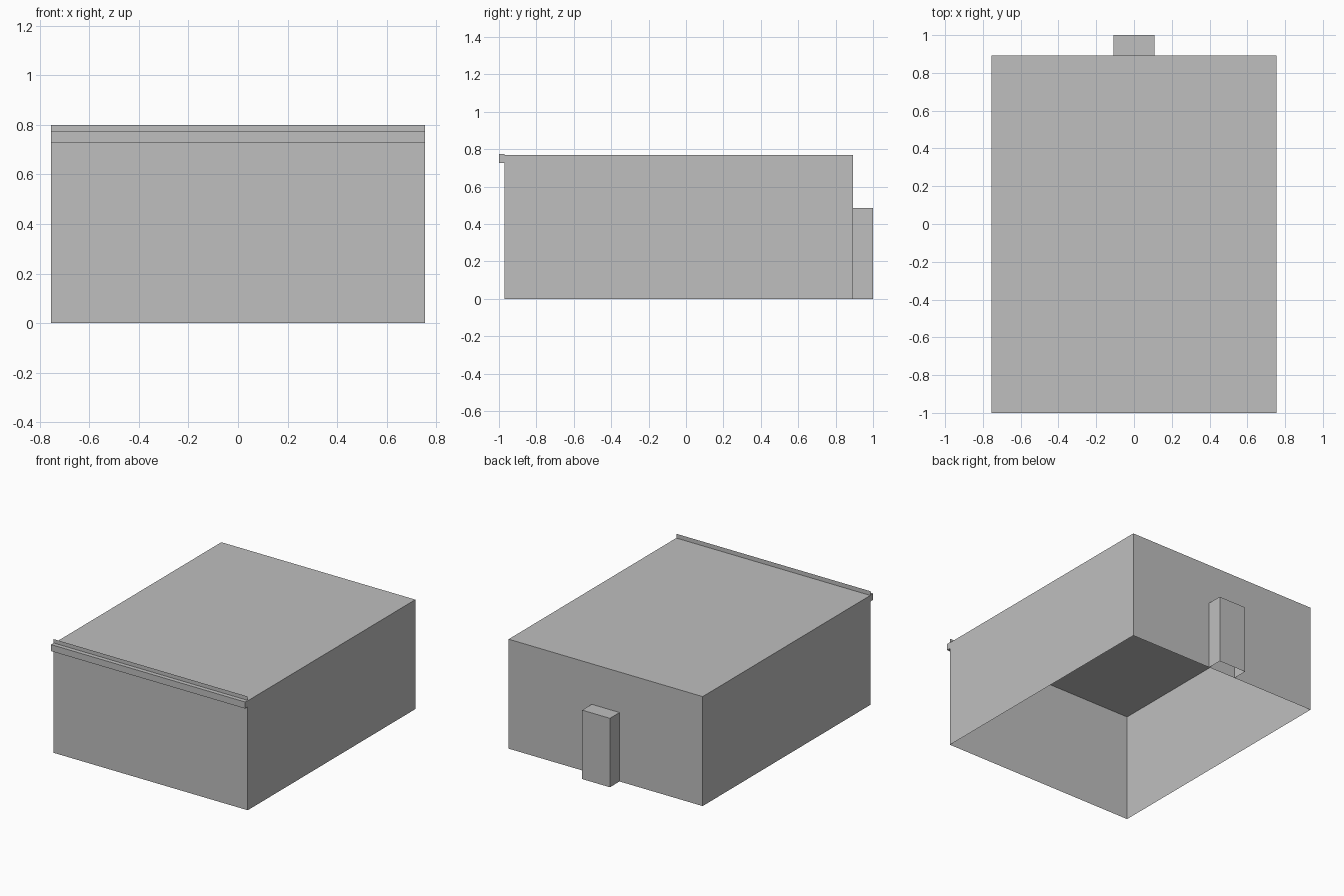
import bpy
import bmesh
from mathutils import Vector

if "Cube" in bpy.data.objects:
    bpy.data.objects.remove(bpy.data.objects["Cube"], do_unlink=True)

# Single plain grey
grey = bpy.data.materials.new("plain_grey")
grey.use_nodes = True
colour = (0.52, 0.52, 0.52, 1)
grey.diffuse_color = colour
grey.node_tree.nodes["Principled BSDF"].inputs["Base Color"].default_value = colour

HALF_WIDTH = 0.755
FRONT, BACK = -0.97, 0.893
ROOF, PARAPET = 0.77, 0.8
DOWN, TO_FRONT, TO_BACK = Vector((0, 0, -1)), Vector((0, -1, 0)), Vector((0, 1, 0))


def shell(name, half_width, y, z, open_sides):
    """Box centred on x, with the faces that point along open_sides removed."""
    bm = bmesh.new()
    bmesh.ops.create_cube(bm, size=1)
    for v in bm.verts:
        v.co = (v.co.x * 2 * half_width,
                y[0] + (v.co.y + 0.5) * (y[1] - y[0]),
                z[0] + (v.co.z + 0.5) * (z[1] - z[0]))
    bm.normal_update()
    removed = [f for f in bm.faces if any(f.normal.dot(d) > 0.9 for d in open_sides)]
    bmesh.ops.delete(bm, geom=removed, context="FACES")
    return finish(name, bm)


def finish(name, bm):
    mesh = bpy.data.meshes.new(name)
    bm.to_mesh(mesh)
    bm.free()
    mesh.materials.append(grey)
    obj = bpy.data.objects.new(name, mesh)
    bpy.context.collection.objects.link(obj)
    return obj


# Main building: thin walls and flat roof, open underneath
shell("building_walls_and_roof", HALF_WIDTH, (FRONT, BACK), (0, ROOF), [DOWN])

# Ledge running along the top of the front wall
shell("front_ledge", HALF_WIDTH, (-1, FRONT), (0.727, 0.773), [TO_BACK])

# Small annex against the back wall, open underneath
shell("back_annex", 0.108, (BACK, 1), (0, 0.485), [DOWN, TO_FRONT])

# Thin parapet continuing the front wall above the roof
bm = bmesh.new()
corners = [(-HALF_WIDTH, ROOF), (HALF_WIDTH, ROOF), (HALF_WIDTH, PARAPET), (-HALF_WIDTH, PARAPET)]
bm.faces.new([bm.verts.new((x, FRONT, z)) for x, z in corners])
finish("front_parapet", bm)
